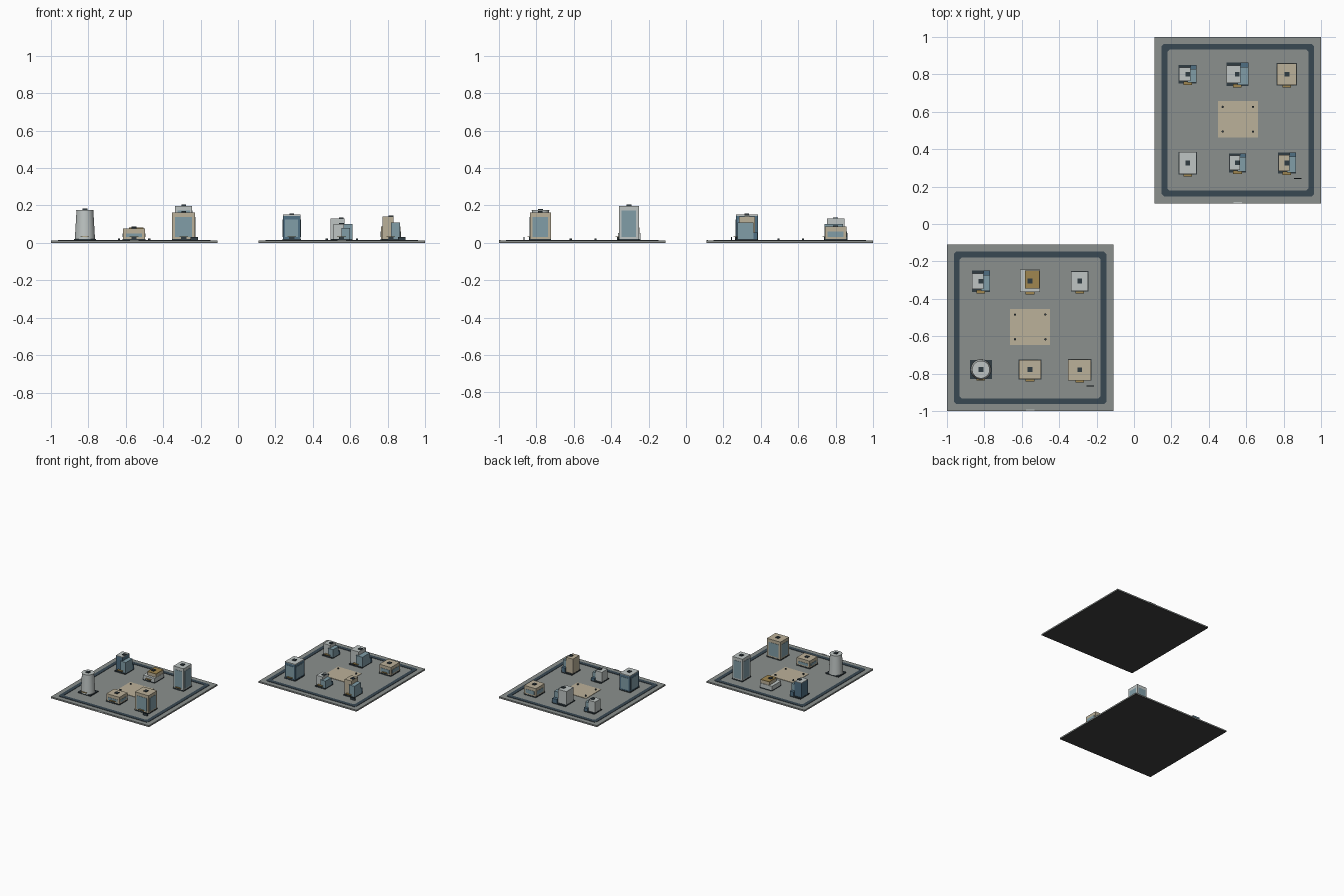
import bpy, bmesh, math

if "Cube" in bpy.data.objects:
    bpy.data.objects.remove(bpy.data.objects["Cube"])

COL = {
    "paving": (0.26, 0.28, 0.27), "under": (0.05, 0.05, 0.05), "road": (0.04, 0.065, 0.085),
    "sand": (0.50, 0.44, 0.32), "pale": (0.52, 0.56, 0.55), "glass": (0.22, 0.34, 0.39),
    "navy": (0.08, 0.16, 0.23), "dark": (0.03, 0.045, 0.055), "gold": (0.35, 0.24, 0.08),
}
MATS = {}
for k, c in COL.items():
    m = bpy.data.materials.new(k)
    m.diffuse_color = (*c, 1)
    m.use_nodes = True
    m.node_tree.nodes["Principled BSDF"].inputs["Base Color"].default_value = m.diffuse_color
    MATS[k] = m


def finish(bm, name, mat):
    me = bpy.data.meshes.new(name)
    bm.to_mesh(me)
    bm.free()
    ob = bpy.data.objects.new(name, me)
    bpy.context.collection.objects.link(ob)
    me.materials.append(MATS[mat])
    return ob


def box(name, mat, x0, x1, y0, y1, z0, z1):
    bm = bmesh.new()
    bmesh.ops.create_cube(bm, size=1)
    for v in bm.verts:
        v.co = (x1 if v.co.x > 0 else x0, y1 if v.co.y > 0 else y0, z1 if v.co.z > 0 else z0)
    return finish(bm, name, mat)


def cone(name, mat, x, y, r0, r1, z0, z1, n=32):
    bm = bmesh.new()
    bmesh.ops.create_cone(bm, cap_ends=True, segments=n, radius1=r0, radius2=r1, depth=z1 - z0)
    bmesh.ops.translate(bm, verts=bm.verts, vec=(x, y, (z0 + z1) / 2))
    for f in bm.faces:
        f.smooth = len(f.verts) == 4
    ob = finish(bm, name, mat)
    for e in ob.data.edges:
        a, b = (ob.data.vertices[i].co.z for i in e.vertices)
        e.use_edge_sharp = abs(a - b) < 1e-6
    return ob


def ring(name, mat, cx, cy, ho, hi, z0, z1, cham=0.012):
    # square road loop with clipped corners
    bm = bmesh.new()

    def loop(h, z):
        a = h - cham
        pts = [(h, -a), (h, a), (a, h), (-a, h), (-h, a), (-h, -a), (-a, -h), (a, -h)]
        return [bm.verts.new((cx + x, cy + y, z)) for x, y in pts]
    loops = [loop(ho, z0), loop(ho, z1), loop(hi, z1), loop(hi, z0)]
    for a, b in zip(loops, loops[1:] + loops[:1]):
        for i in range(8):
            j = (i + 1) % 8
            bm.faces.new((a[i], a[j], b[j], b[i]))
    return finish(bm, name, mat)


G = 0.012      # ground level on top of the plates
P = 0.020      # top of the plinths


def extras(x, y, front, top):
    # roof unit and door canopy shared by every building
    box("roof_unit", "dark", x - .013, x + .013, y - .013, y + .013, top - .002, top + .006)
    box("door", "dark", x - .014, x + .014, front - .004, front + .006, G, .032)
    box("door_canopy", "gold", x - .023, x + .023, front - .013, front + .006, .030, .035)


def panels(x, y, w, d, z0, z1, mat="glass"):
    # glazed panels on the four walls
    a, b, t = w * .37, d * .37, .002
    for s in (-1, 1):
        fy, fx = y + s * d / 2, x + s * w / 2
        box("window_panel", mat, x - a, x + a, fy - t, fy + t, z0, z1)
        box("window_panel", mat, fx - t, fx + t, y - b, y + b, z0, z1)


def block(x, y, w, d, h, wall, roof):
    box("plinth", "dark", x - w / 2 - .002, x + w / 2 + .002, y - d / 2 - .002, y + d / 2 + .002, G, P)
    box("walls", wall, x - w / 2, x + w / 2, y - d / 2, y + d / 2, P, h - .006)
    box("roof_slab", roof, x - w / 2, x + w / 2, y - d / 2, y + d / 2, h - .006, h)
    panels(x, y, w, d, .03, h - .025)
    extras(x, y, y - d / 2, h)


def stepped(x, y, w, d, h, wall, roof):
    # tall main volume with a lower glass wing on the right
    x0, x1, y0, y1 = x - w / 2, x + w / 2, y - d / 2, y + d / 2
    box("plinth", "dark", x0, x1, y0, y1, G, P)
    xm = x0 + .65 * w
    box("main_volume", wall, x0 + .002, xm, y0 + .13 * d, y1 - .13 * d, P, h - .004)
    box("main_roof", roof, x0 + .002, xm, y0 + .13 * d, y1 - .13 * d, h - .004, h)
    box("glass_wing", "glass", x0 + .5 * w, x1, y0 + .04 * d, y1 - .2 * d, P, h * .78)
    box("rear_wing", "navy", xm, x1, y1 - .2 * d, y1, P, h * .4)
    extras(x, y, y0 + .04 * d, h)


def round_tower(x, y, h):
    box("tower_plinth", "dark", x - .058, x + .058, y - .05, y + .05, G, P)
    cone("tower_shaft", "pale", x, y, .054, .045, P, h - .004)
    cone("tower_cap", "pale", x, y, .047, .047, h - .004, h)
    extras(x, y, y - .046, h)


def terraced(x, y, w, d):
    box("plinth", "dark", x - w / 2, x + w / 2, y - d / 2, y + d / 2, G, P)
    box("lower_tier", "pale", x - w / 2, x + w / 2, y - d / 2, y + d / 2, P, .052)
    box("upper_tier", "sand", x - .027, x + .052, y - .04, y + .056, .052, .076)
    box("upper_roof", "gold", x - .027, x + .052, y - .04, y + .056, .076, .081)
    extras(x, y, y - d / 2, .081)


def district(c):
    # plate, road loop, plaza and street furniture
    box("plate_underside", "under", c - .445, c + .445, c - .445, c + .445, 0, .002)
    box("plate", "paving", c - .445, c + .445, c - .445, c + .445, .002, G)
    ring("road_loop", "road", c, c, .407, .377, .006, G + .003)
    py = c + .005
    box("plaza", "sand", c - .107, c + .107, py - .097, py + .097, .006, G + .003)
    for sx in (-1, 1):
        for sy in (-1, 1):
            cone("bollard", "dark", c + sx * .081, py + sy * .066, .006, .006, G, .024, 12)
    box("street_sign", "dark", c + .30, c + .34, c - .314, c - .309, G, .03)
    box("edge_marker", "pale", c - .023, c + .023, c - .445, c - .437, .006, G + .003)


A, B = -.555, .555
district(A)
district(B)

# front-left district
round_tower(-.818, -.778, .176)
block(-.556, -.778, .118, .102, .076, "sand", "sand")
block(-.290, -.779, .123, .112, .163, "sand", "sand")
stepped(-.818, -.306, .098, .115, .14, "navy", "pale")
terraced(-.556, -.304, .107, .12)
block(-.290, -.305, .091, .105, .198, "pale", "pale")

# rear-right district
block(.287, .325, .094, .118, .15, "navy", "pale")
stepped(.553, .327, .09, .102, .10, "pale", "pale")
stepped(.817, .326, .096, .113, .14, "sand", "sand")
stepped(.287, .800, .096, .097, .108, "pale", "pale")
stepped(.552, .800, .118, .127, .13, "pale", "pale")
block(.817, .800, .105, .115, .086, "sand", "sand")
